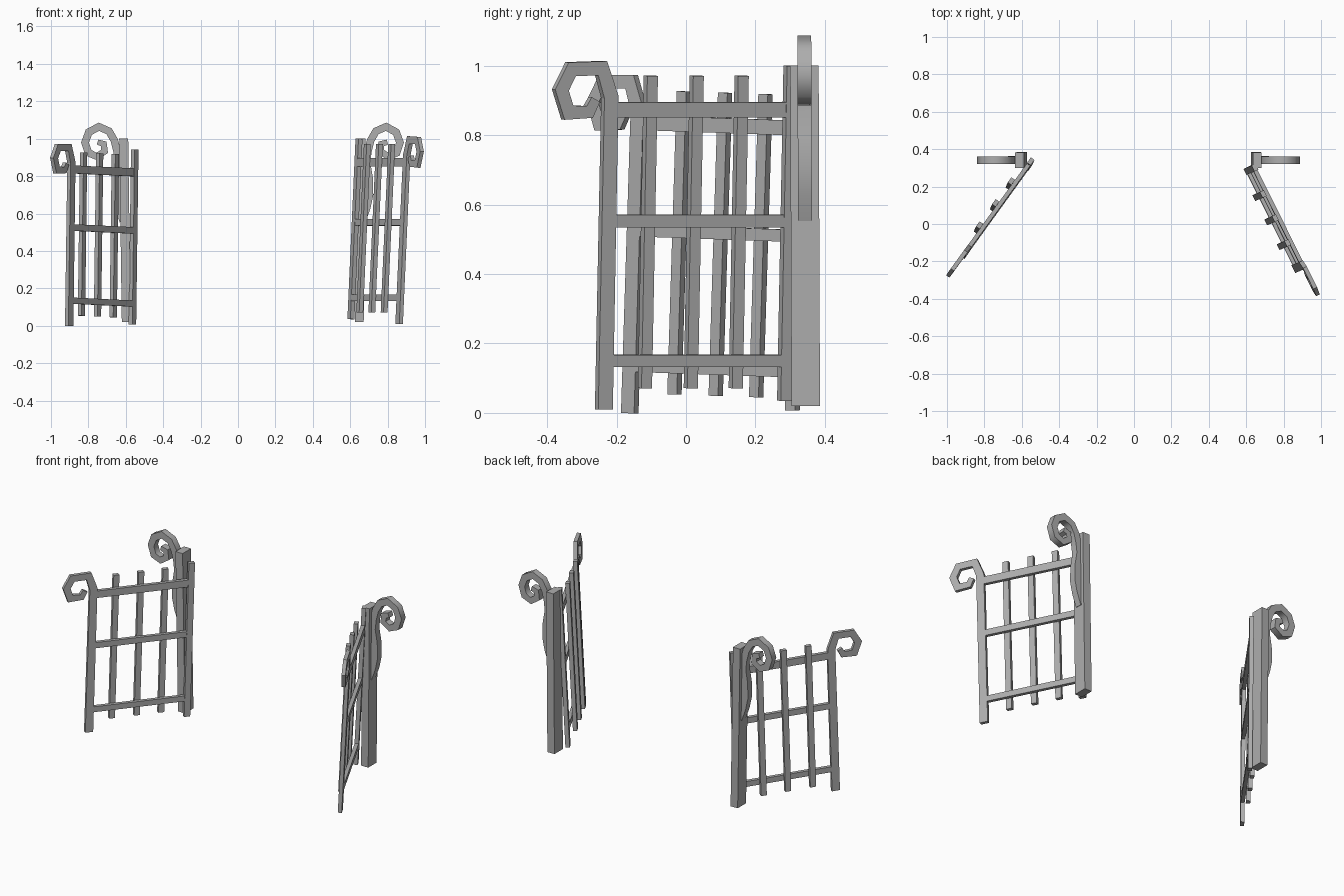
import bpy, bmesh
from math import radians
from mathutils import Matrix, Vector

if "Cube" in bpy.data.objects:
    bpy.data.objects.remove(bpy.data.objects["Cube"])

# dark grey metal
metal = bpy.data.materials.new("dark_grey_metal")
metal.diffuse_color = (.42, .42, .42, 1)
metal.use_nodes = True
metal.node_tree.nodes["Principled BSDF"].inputs["Base Color"].default_value = metal.diffuse_color


def finish(name, bm, mat):
    bmesh.ops.transform(bm, matrix=mat, verts=bm.verts)
    bmesh.ops.recalc_face_normals(bm, faces=bm.faces)
    me = bpy.data.meshes.new(name)
    bm.to_mesh(me)
    bm.free()
    me.materials.append(metal)
    ob = bpy.data.objects.new(name, me)
    bpy.context.collection.objects.link(ob)
    return ob


def box(name, lo, hi, mat):
    bm = bmesh.new()
    bmesh.ops.create_cube(bm, size=1)
    lo, hi = Vector(lo), Vector(hi)
    for v in bm.verts:
        v.co = Vector([(c + 0.5) * (h - l) + l for c, l, h in zip(v.co, lo, hi)])
    return finish(name, bm, mat)


def strip(name, path, widths, depth, mat):
    """Flat bar of square section following a path in local x/z."""
    bm = bmesh.new()
    pts = [Vector(p) for p in path]
    rings = []
    for i, p in enumerate(pts):
        a = (p - pts[i - 1]).normalized() if i else (pts[1] - p).normalized()
        b = (pts[i + 1] - p).normalized() if i < len(pts) - 1 else a
        t = (a + b).normalized()
        h = widths[i] / 2 / max(t.dot(a), 0.5)
        o = Vector((-t.y, t.x)) * h
        rings.append([bm.verts.new((q.x, y, q.y)) for q, y in
                      ((p + o, -depth / 2), (p + o, depth / 2),
                       (p - o, depth / 2), (p - o, -depth / 2))])
    for r, s in zip(rings, rings[1:]):
        for k in range(4):
            j = (k + 1) % 4
            bm.faces.new((r[k], r[j], s[j], s[k]))
    bm.faces.new(rings[0])
    bm.faces.new(rings[-1])
    return finish(name, bm, mat)


def frame(origin, d, n, w):
    m = Matrix((d, n, w)).transposed().to_4x4()
    m.translation = origin
    return m


def leaf(side, mat):
    # hinge stile, and free stile curling into a scroll
    box(side + "_hinge_stile", (-.018, -.012, .035), (.018, .012, 1.0), mat)
    path = [(.582, .01), (.582, .91), (.612, .993), (.71, .99), (.742, .93),
            (.718, .865), (.651, .867), (.632, .903)]
    strip(side + "_free_stile_scroll", path, [.047, .045] + [.04] * 4 + [.034, .03], .022, mat)
    # rails
    for i, (z, h) in enumerate(((.15, .034), (.553, .036), (.873, .044))):
        box(f"{side}_rail_{i}", (.005, -.011, z - h / 2), (.575, .011, z + h / 2), mat)
    # pickets on one face of the rails
    for i, u in enumerate((.147, .292, .44)):
        box(f"{side}_picket_{i}", (u - .017, .01, .07), (u + .017, .034, .97), mat)


leaf("right_gate", frame((.602, .283, 0), Vector((.445, -.893, 0)),
                         Vector((-.893, -.445, .05)), Vector((.045, .019, 1))))
leaf("left_gate", frame((-.565, .305, -.027), Vector((-.58, -.803, .028)),
                        Vector((-.81, .586, 0)), Vector((.013, .03, .97))))

# posts with S-shaped scroll brackets, softly shaded along the curve
scroll = [(.018, .555), (.036, .63), (.045, .70), (.042, .79), (.03, .87), (.036, .93),
          (.05, .99), (.078, 1.04), (.132, 1.064), (.186, 1.035), (.207, .98),
          (.19, .925), (.145, .905), (.103, .932), (.107, .972), (.14, .982)]
widths = [.02, .035, .045, .045, .04] + [.04] * 7 + [.036, .034, .032, .028]
for side, x, s, lean in (("left", -.597, -1, .014), ("right", .648, 1, .011)):
    m = frame((x, .345, 0), Vector((s, 0, 0)), Vector((0, 1, 0)),
              Vector((s * lean, -.004, 1)))
    box(side + "_post", (-.024, -.041, .02), (.024, .041, 1.0), m)
    ob = strip(side + "_post_scroll", scroll, widths, .04, m)
    bpy.ops.object.select_all(action='DESELECT')
    ob.select_set(True)
    bpy.context.view_layer.objects.active = ob
    bpy.ops.object.shade_smooth_by_angle(angle=radians(60))
